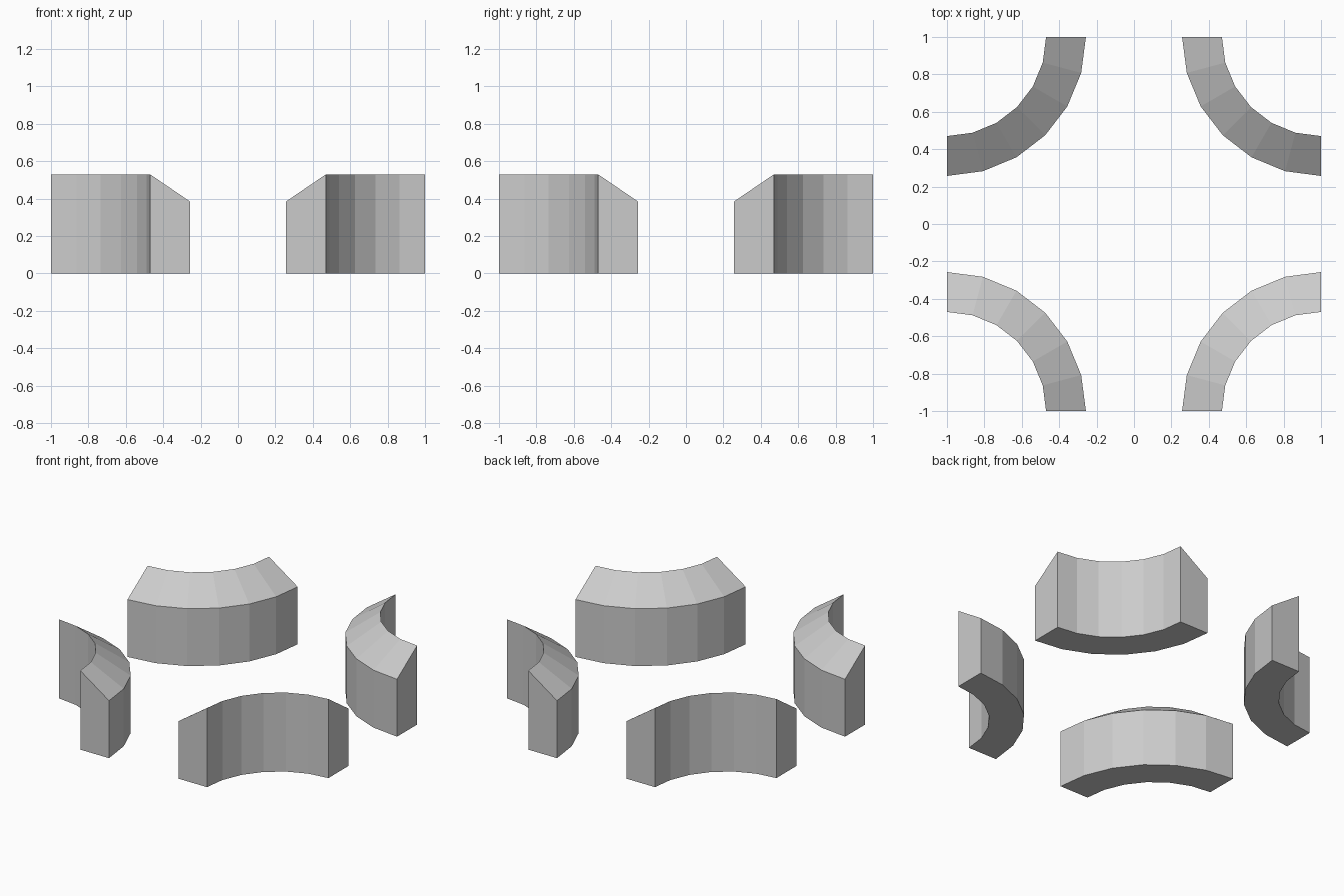
import bpy, bmesh, math

if "Cube" in bpy.data.objects:
    bpy.data.objects.remove(bpy.data.objects["Cube"])

STEPS = 6
# Cross-section: (distance from the corner, height)
PROFILE = [(0.53, 0), (0.743, 0), (0.743, 0.385), (0.53, 0.53)]


def curved_wall(name, cx, cy, start):
    """Sweep the section a quarter turn around a corner of the square."""
    bm = bmesh.new()
    rings = []
    for i in range(STEPS + 1):
        a = start + math.pi / 2 * i / STEPS
        rings.append([bm.verts.new((cx + r * math.cos(a), cy + r * math.sin(a), z))
                      for r, z in PROFILE])
    n = len(PROFILE)
    for a, b in zip(rings, rings[1:]):
        for j in range(n):
            k = (j + 1) % n
            bm.faces.new((a[j], a[k], b[k], b[j]))
    # End caps
    bm.faces.new(rings[0])
    bm.faces.new(rings[-1])
    bmesh.ops.recalc_face_normals(bm, faces=bm.faces)
    mesh = bpy.data.meshes.new(name)
    bm.to_mesh(mesh)
    bm.free()
    bpy.context.collection.objects.link(bpy.data.objects.new(name, mesh))


# One wall per corner, each bulging toward the centre
CORNERS = [("back_right_wall", 1, 1), ("back_left_wall", -1, 1),
           ("front_left_wall", -1, -1), ("front_right_wall", 1, -1)]
for i, (name, x, y) in enumerate(CORNERS):
    curved_wall(name, x, y, math.pi + i * math.pi / 2)
